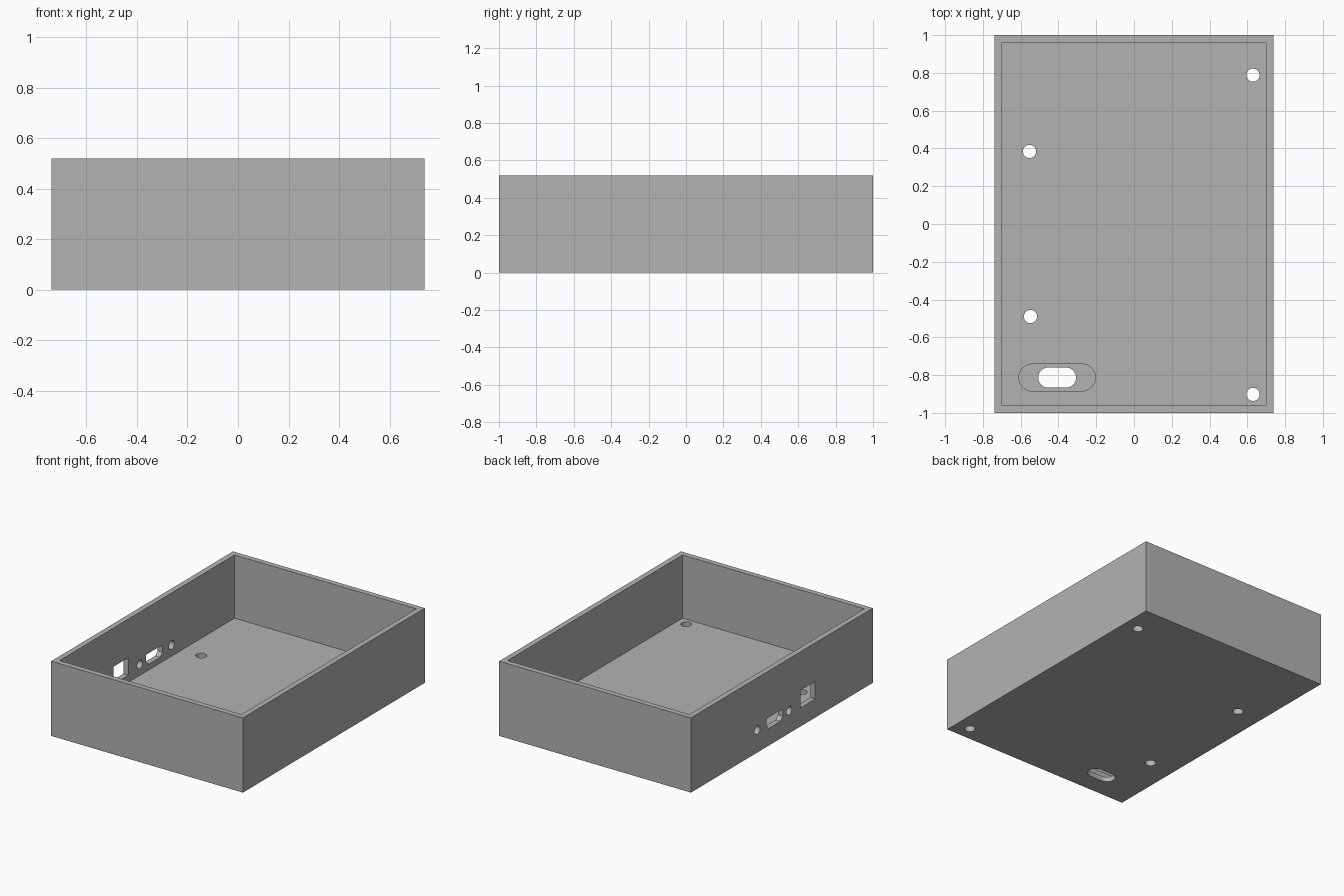
import bpy
import math
from mathutils import Matrix

if "Cube" in bpy.data.objects:
    bpy.data.objects.remove(bpy.data.objects["Cube"])

HALF_X, HALF_Y, HEIGHT = 0.738, 1.0, 0.52
WALL, FLOOR = 0.038, 0.08

grey = bpy.data.materials.new("plain grey")
grey.use_nodes = True
grey.diffuse_color = (0.45, 0.45, 0.45, 1)
grey.node_tree.nodes["Principled BSDF"].inputs["Base Color"].default_value = grey.diffuse_color


def prism(name, outline, low, high):
    """Solid made by raising a flat outline from low to high."""
    n = len(outline)
    verts = [(x, y, z) for z in (low, high) for x, y in outline]
    faces = [tuple(reversed(range(n))), tuple(range(n, 2 * n))]
    faces += [(i, (i + 1) % n, n + (i + 1) % n, n + i) for i in range(n)]
    mesh = bpy.data.meshes.new(name)
    mesh.from_pydata(verts, [], faces)
    mesh.materials.append(grey)
    obj = bpy.data.objects.new(name, mesh)
    bpy.context.collection.objects.link(obj)
    return obj


def rectangle(hx, hy):
    return [(-hx, -hy), (hx, -hy), (hx, hy), (-hx, hy)]


def stadium(cx, cy, length, width, steps=16):
    """Rounded slot outline; equal length and width give a circle."""
    r, shift = width / 2, (length - width) / 2
    points = []
    for side, start in ((1, -math.pi / 2), (-1, math.pi / 2)):
        last = steps + 1 if shift > 0 else steps
        for i in range(last):
            a = start + math.pi * i / steps
            points.append((cx + side * shift + r * math.cos(a), cy + r * math.sin(a)))
    return points


def cut(target, cutter):
    cutter.hide_render = True
    mod = target.modifiers.new(cutter.name, 'BOOLEAN')
    mod.operation = 'DIFFERENCE'
    mod.solver = 'EXACT'
    mod.object = cutter
    bpy.context.view_layer.objects.active = target
    bpy.ops.object.modifier_apply(modifier=mod.name)
    bpy.data.objects.remove(cutter)


# Open tray
tray = prism("enclosure_tray", rectangle(HALF_X, HALF_Y), 0, HEIGHT)
cut(tray, prism("cavity", rectangle(HALF_X - WALL, HALF_Y - WALL), FLOOR, HEIGHT + 0.1))

# Mounting holes through the floor
for x, y in ((0.63, 0.788), (0.63, -0.902), (-0.553, 0.384), (-0.548, -0.49)):
    cut(tray, prism("screw_hole", stadium(x, y, 0.07, 0.07), -0.1, 0.2))

# Slot through the floor with a wider pocket above it
cut(tray, prism("slot_pocket", stadium(-0.407, -0.813, 0.405, 0.143), 0.035, 0.2))
cut(tray, prism("floor_slot", stadium(-0.407, -0.813, 0.2, 0.107), -0.1, 0.2))

# Connector openings through the side wall, drawn as (y, z) outlines
square_port = [(y - 0.287, z + 0.19) for y, z in rectangle(0.08, 0.061)]
wide_port = [(-0.01, 0.145), (0.015, 0.12), (0.145, 0.12),
             (0.17, 0.145), (0.17, 0.197), (-0.01, 0.197)]
ports = [square_port, wide_port]
ports += [stadium(y, 0.157, 0.06, 0.06, 8) for y in (-0.08, 0.27)]
to_side = Matrix(((0, 0, 1, 0), (1, 0, 0, 0), (0, 1, 0, 0), (0, 0, 0, 1)))
for outline in ports:
    cutter = prism("port_opening", outline, -HALF_X - 0.1, -HALF_X + WALL + 0.1)
    cutter.data.transform(to_side)
    cut(tray, cutter)

# Smooth round holes, crisp edges elsewhere
bpy.ops.object.select_all(action='DESELECT')
tray.select_set(True)
bpy.context.view_layer.objects.active = tray
bpy.ops.object.shade_smooth_by_angle(angle=math.radians(30))
